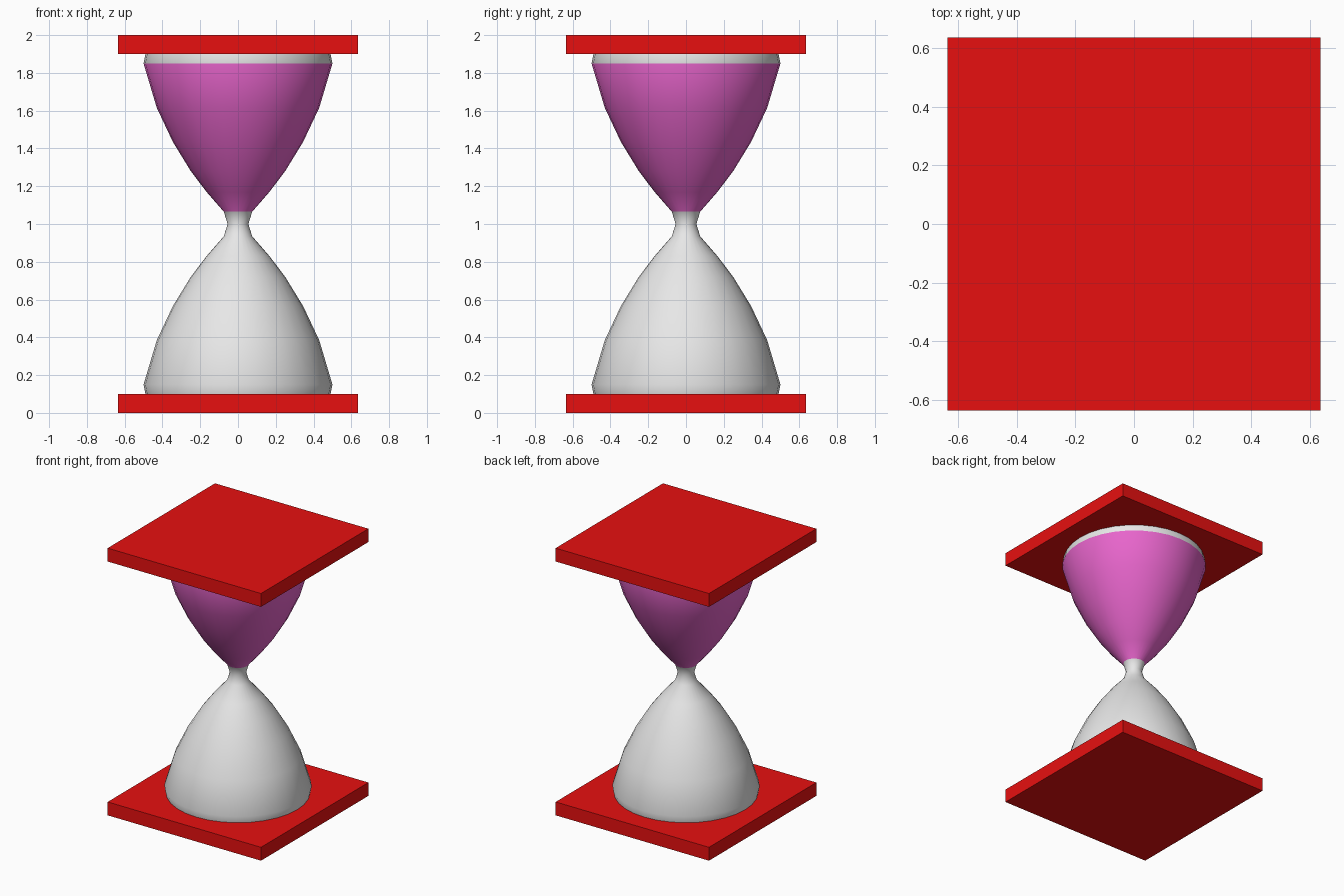
import bpy, bmesh, math

if "Cube" in bpy.data.objects:
    bpy.data.objects.remove(bpy.data.objects["Cube"])

SEGMENTS = 32


def material(name, rgb):
    m = bpy.data.materials.new(name)
    m.diffuse_color = (*rgb, 1.0)
    m.use_nodes = True
    m.node_tree.nodes["Principled BSDF"].inputs["Base Color"].default_value = m.diffuse_color
    return m


red = material("red", (0.8, 0.005, 0.005))
glass_grey = material("glass grey", (0.8, 0.8, 0.8))
sand_pink = material("sand pink", (0.8, 0.13, 0.6))


def plate(name, z):
    # Square end board, 0.1 thick
    bpy.ops.mesh.primitive_cube_add(size=1, location=(0, 0, z))
    ob = bpy.context.object
    ob.name = name
    ob.scale = (1.27, 1.27, 0.1)
    bpy.ops.object.transform_apply(location=False, rotation=False, scale=True)
    ob.data.materials.append(red)


plate("bottom_plate", 0.05)
plate("top_plate", 1.95)

# Half profile (radius, height) of the bulb, mirrored about the neck at z = 1
lower = [(0.49, 0.10), (0.50, 0.15), (0.43, 0.385), (0.345, 0.565),
         (0.25, 0.72), (0.165, 0.832), (0.075, 0.935)]
profile = lower + [(0.055, 1.0)] + [(r, 2 - z) for r, z in reversed(lower)]

# Lathe the bulb
bm = bmesh.new()
rings = []
for r, z in profile:
    rings.append([bm.verts.new((r * math.cos(a), r * math.sin(a), z))
                  for a in (2 * math.pi * i / SEGMENTS for i in range(SEGMENTS))])
for a, b in zip(rings, rings[1:]):
    for i in range(SEGMENTS):
        j = (i + 1) % SEGMENTS
        bm.faces.new((a[i], a[j], b[j], b[i]))
bm.faces.new(rings[0][::-1])
bm.faces.new(rings[-1])

# Sand fills the upper bulb between the neck and the rim
for f in bm.faces:
    z = f.calc_center_median().z
    f.material_index = 1 if 1.07 < z < 1.85 else 0

mesh = bpy.data.meshes.new("glass_bulb")
bm.to_mesh(mesh)
bm.free()
mesh.materials.append(glass_grey)
mesh.materials.append(sand_pink)
bulb = bpy.data.objects.new("glass_bulb", mesh)
bpy.context.collection.objects.link(bulb)

bpy.ops.object.select_all(action='DESELECT')
bulb.select_set(True)
bpy.context.view_layer.objects.active = bulb
bpy.ops.object.shade_smooth_by_angle(angle=math.radians(50))
